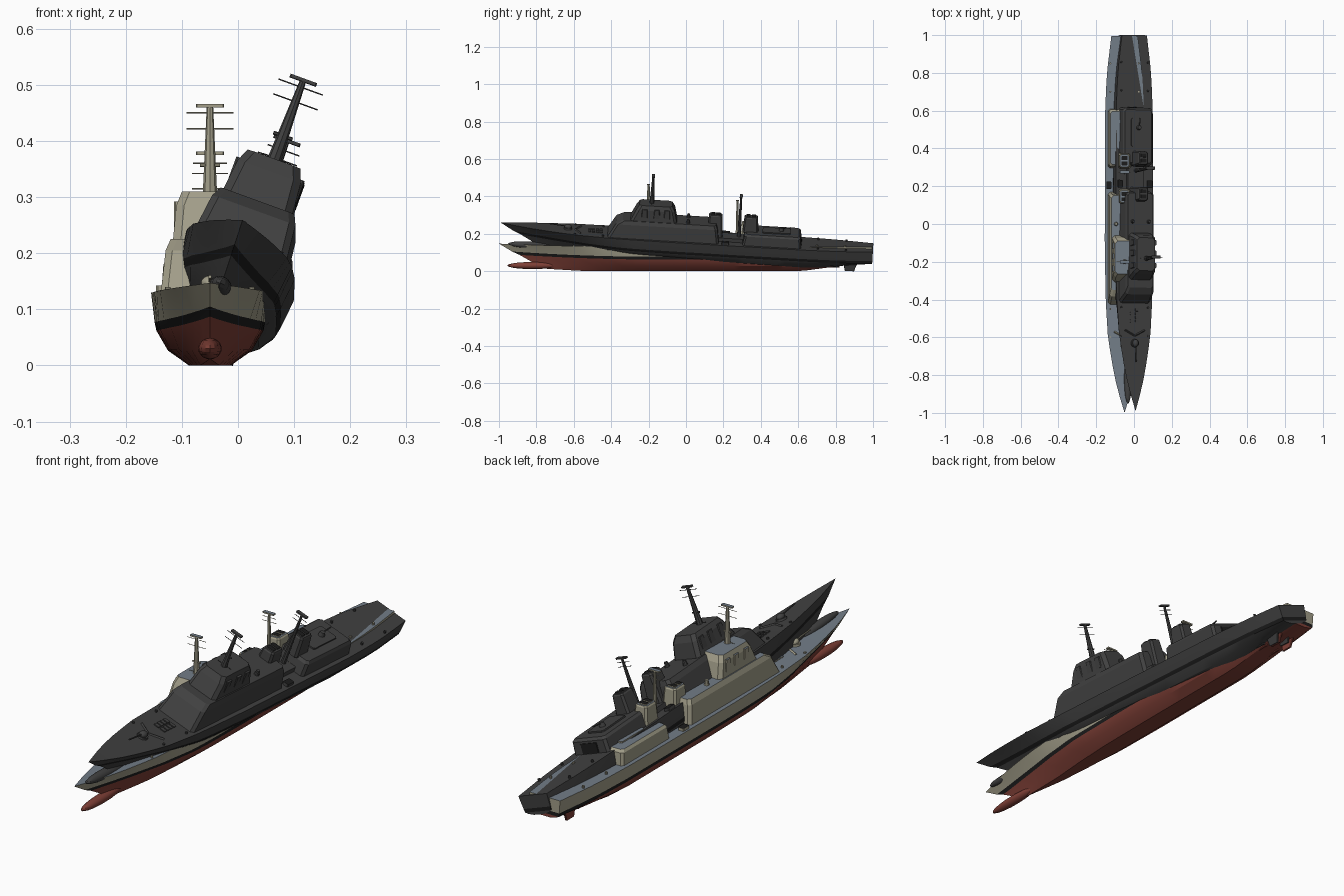
import bpy, bmesh, math
from mathutils import Matrix, Vector

if "Cube" in bpy.data.objects:
    bpy.data.objects.remove(bpy.data.objects["Cube"])


def material(name, rgb):
    m = bpy.data.materials.new(name)
    m.diffuse_color = (*rgb, 1)
    m.use_nodes = True
    m.node_tree.nodes["Principled BSDF"].inputs["Base Color"].default_value = m.diffuse_color
    return m


tan = material("tan paint", (0.36, 0.34, 0.25))
deck = material("blue grey deck", (0.17, 0.205, 0.245))
red = material("red bottom", (0.21, 0.05, 0.037))
black = material("black trim", (0.012, 0.012, 0.012))
dark = material("dark grey", (0.052, 0.052, 0.052))


def lerp(t, pts):
    for (a, u), (b, v) in zip(pts, pts[1:]):
        if t <= b:
            return u + (v - u) * (t - a) / (b - a)
    return pts[-1][1]


class Ship:
    def __init__(self, prefix, matrix, side, top, bottom):
        self.prefix, self.matrix = prefix, matrix
        self.side, self.top, self.bottom = side, top, bottom

    def finish(self, name, bm, mats, smooth=True):
        bmesh.ops.recalc_face_normals(bm, faces=bm.faces)
        me = bpy.data.meshes.new(name)
        bm.to_mesh(me)
        bm.free()
        for m in mats:
            me.materials.append(m)
        ob = bpy.data.objects.new(self.prefix + name, me)
        bpy.context.collection.objects.link(ob)
        ob.matrix_world = self.matrix
        if smooth:
            bpy.ops.object.select_all(action='DESELECT')
            ob.select_set(True)
            bpy.context.view_layer.objects.active = ob
            bpy.ops.object.shade_smooth_by_angle(angle=math.radians(25))

    # Lofted block: rings are (z, front y, back y, half width), corners cut by c
    def block(self, name, rings, c=0.01, x=0, top=None, side=None):
        bm = bmesh.new()
        loops = []
        for z, a, b, w in rings:
            pts = [(-w + c, a), (w - c, a), (w, a + c), (w, b - c),
                   (w - c, b), (-w + c, b), (-w, b - c), (-w, a + c)]
            loops.append([bm.verts.new((x + px, py, z)) for px, py in pts])
        for p, q in zip(loops, loops[1:]):
            for i in range(8):
                j = (i + 1) % 8
                bm.faces.new((p[i], p[j], q[j], q[i]))
        bm.faces.new(loops[0])
        bm.faces.new(loops[-1])
        bmesh.ops.recalc_face_normals(bm, faces=bm.faces)
        for f in bm.faces:
            f.material_index = int(f.normal.z > 0.9)
        self.finish(name, bm, [side or self.side, top or self.top], False)

    # Tapered round rod between two points
    def rod(self, name, p, q, r1, r2=None, mat=None, n=8):
        p, q = Vector(p), Vector(q)
        bm = bmesh.new()
        m = Matrix.Translation((p + q) / 2) @ (q - p).to_track_quat('Z', 'Y').to_matrix().to_4x4()
        bmesh.ops.create_cone(bm, cap_ends=True, segments=n, radius1=r1,
                              radius2=r1 if r2 is None else r2,
                              depth=(q - p).length, matrix=m)
        self.finish(name, bm, [mat or self.side])

    def ball(self, name, loc, size, mat):
        bm = bmesh.new()
        bmesh.ops.create_uvsphere(bm, u_segments=16, v_segments=10, radius=1,
                                  matrix=Matrix.Translation(loc) @ Matrix.Diagonal((*size, 1)))
        bmesh.ops.recalc_face_normals(bm, faces=bm.faces)
        self.finish(name, bm, [mat])

    def hull(self):
        stem = [-0.74, -0.79, -0.89, -0.93, -1.0]
        factor = [0.36, 0.72, 0.91, 0.94, 1.0]
        beam = [(0, 0), (.05, .03), (.1, .055), (.2, .088), (.3, .1), (.45, .105),
                (.8, .103), (.9, .094), (1, .07)]
        bm = bmesh.new()
        loops = []
        for i in range(25):
            t = i / 24
            rise = max(0, 1 - t / .4) ** 2
            keel = lerp(t, [(0, .012), (.12, 0), (.78, 0), (1, .05)])
            zs = [keel, lerp(t, [(0, .03), (.75, .026), (1, .056)]),
                  .062 + .025 * rise, .077 + .028 * rise, .13 + .017 * rise]
            fine = [0.55 + 0.45 * min(1, t / .3)] * 4 + [1]
            half = [(lerp(t, beam) * f * g, s + t * (.995 - s), z)
                    for f, g, s, z in zip(factor, fine, stem, zs)]
            loops.append([bm.verts.new(p) for p in half] +
                         [bm.verts.new((-p[0], p[1], p[2])) for p in reversed(half)])
        # strakes: bottom, waterline band, topside, deck
        mats = [0, 0, 1, 2, 3, 2, 1, 0, 0, 0]
        for p, q in zip(loops, loops[1:]):
            for i in range(10):
                j = (i + 1) % 10
                f = bm.faces.new((p[i], p[j], q[j], q[i]))
                f.material_index = mats[i]
        e = loops[-1]
        for i in range(4):
            f = bm.faces.new((e[i], e[i + 1], e[8 - i], e[9 - i]))
            f.material_index = mats[i]
        bmesh.ops.remove_doubles(bm, verts=bm.verts, dist=1e-5)
        self.finish("hull", bm, [self.bottom, black, self.side, self.top])

    def mast(self, name, y, z0, z1, r, yards):
        self.rod(name, (0, y, z0), (0, y, z1), r, r * .45)
        for z, w, t in yards:
            self.rod(name + "_yard", (-w, y, z), (w, y, z), t, n=6)
        self.block(name + "_radar", [(z1, y - .008, y + .008, .025),
                                     (z1 + .006, y - .008, y + .008, .025)], .002)

    def build(self):
        self.hull()
        self.ball("bow_bulb", (0, -.82, .03), (.021, .135, .019), self.bottom)
        for s in (-1, 1):
            self.block("rudder", [(.002, .85, .9, .004), (.06, .84, .92, .005)],
                       .002, s * .03, self.bottom, self.bottom)
            self.rod("propeller_shaft", (s * .03, .55, .02), (s * .03, .82, .025), .005, mat=self.bottom)
        # main deckhouse, bridge and aft hangar
        self.block("main_deckhouse", [(.125, -.43, .17, .088), (.205, -.385, .158, .079),
                                      (.225, -.35, .15, .07)], .012)
        self.block("bridge", [(.222, -.31, -.06, .066), (.285, -.28, -.075, .06),
                              (.31, -.265, -.09, .05)], .014)
        self.block("aft_hangar", [(.125, .295, .61, .087), (.18, .305, .605, .083),
                                  (.19, .315, .595, .075)], .01)
        self.block("hangar_roof_plate", [(.189, .4, .55, .04), (.196, .4, .55, .04)], .006)
        self.block("midship_house", [(.125, .16, .3, .045), (.15, .16, .3, .045)], .005)
        for s in (-1, 1):
            # flat radar panels and lookout boxes on the bridge
            for y in (-.235, -.17, -.115):
                self.block("bridge_panel", [(.245, y - .018, y + .018, .005),
                                            (.292, y - .014, y + .014, .005)], .003, s * .0595)
            self.block("deck_locker", [(.125, .185, .225, .013), (.142, .185, .225, .013)], .003,
                       s * .083, black)
            for y in (-.6, -.45, .7, .85):
                self.rod("bollard", (s * .075, y, .128), (s * .075, y, .14), .005)
            self.rod("side_dome", (s * .045, 0, .222), (s * .045, 0, .245), .011, .007, n=10)
        # funnels with dark gratings
        for y, base in ((.145, .15), (.335, .185)):
            self.block("funnel", [(base, y - .042, y + .042, .034), (.262, y - .036, y + .036, .027),
                                  (.268, y - .032, y + .032, .023)], .008)
            for d in (-.014, .014):
                self.block("funnel_grating", [(.267, y + d - .01, y + d + .01, .016),
                                              (.273, y + d - .01, y + d + .01, .016)], .002, 0, black)
        # masts
        self.mast("main_mast", -.2, .3, .46, .013,
                  [(.45, .042, .0012), (.422, .042, .0012), (.357, .018, .0035), (.315, .032, .0012)])
        self.mast("aft_mast", .275, .14, .375, .011,
                  [(.342, .032, .0012), (.36, .03, .0012)])
        # foredeck gun, missile hatches, breakwater
        self.rod("gun_base", (0, -.64, .128), (0, -.64, .143), .024, .021, n=16)
        self.ball("gun_turret", (0, -.64, .147), (.016, .02, .013), self.side)
        self.rod("gun_barrel", (0, -.65, .15), (0, -.74, .158), .003)
        for i in range(4):
            for s in (-1, 1):
                self.block("missile_hatch", [(.128, -.53 + i * .02, -.515 + i * .02, .012),
                                             (.137, -.53 + i * .02, -.515 + i * .02, .012)],
                           .002, s * .015)
        for s in (-1, 1):
            self.rod("breakwater", (0, -.6, .134), (s * .055, -.57, .134), .005, n=4)
        # small aft gun
        self.rod("aft_gun_base", (0, .5, .19), (0, .5, .212), .014, .01, n=12)
        self.rod("aft_gun_barrel", (0, .5, .208), (0, .55, .216), .003)
        # hangar door and roof windows strip
        self.block("hangar_door", [(.132, .604, .612, .04), (.172, .602, .609, .04)], .002,
                   0, black, black)


upright = Matrix.Translation((-.05, 0, 0))
heeled = (Matrix.Translation((-.042, 0, .062)) @ Matrix.Rotation(math.radians(-3.4), 4, 'X')
          @ Matrix.Rotation(math.radians(20), 4, 'Y'))
Ship("painted_ship_", upright, tan, deck, red).build()
Ship("dark_ship_", heeled, dark, dark, dark).build()
